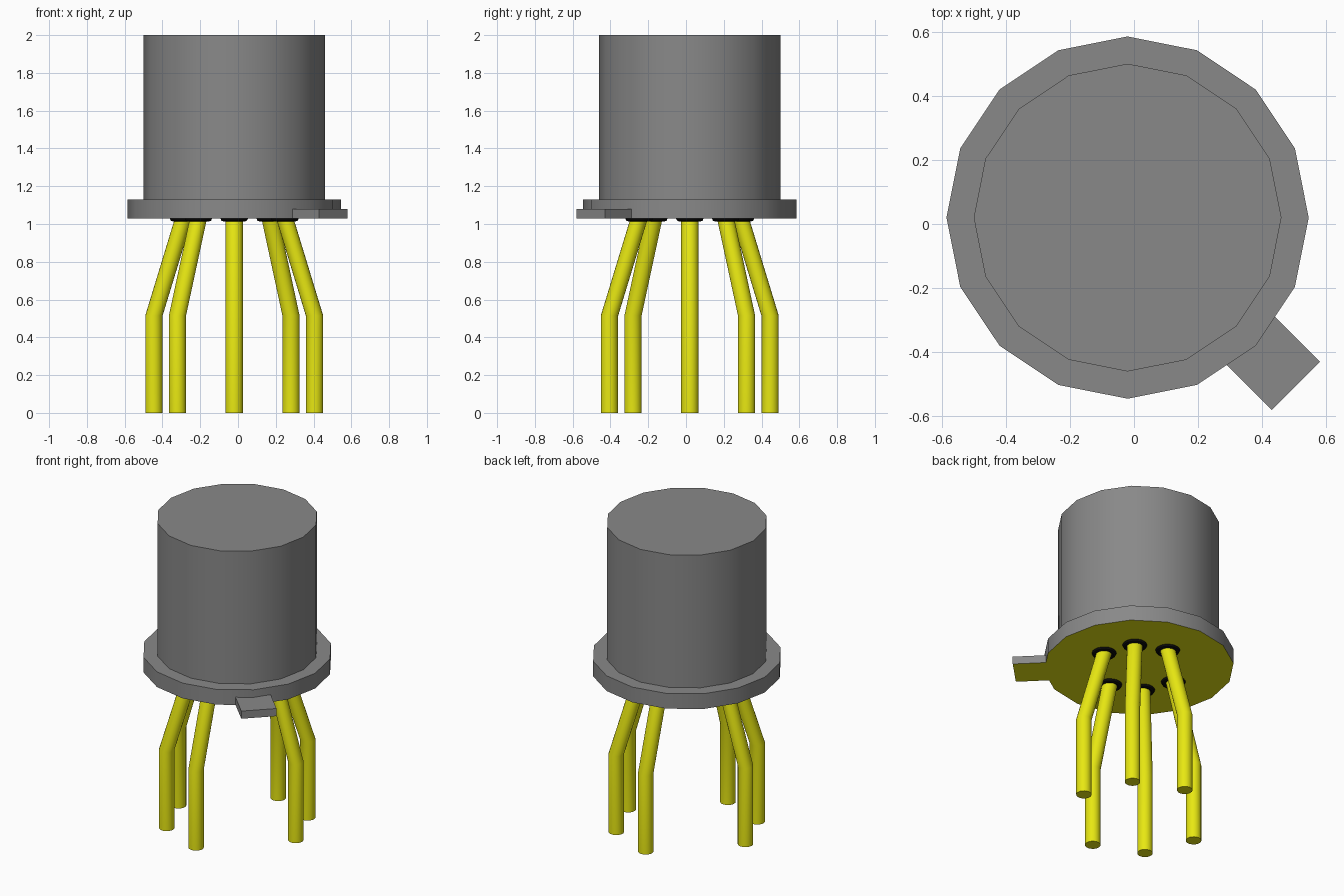
import bpy, bmesh, math
from mathutils import Matrix, Vector

cube = bpy.data.objects.get("Cube")
if cube:
    bpy.data.objects.remove(cube, do_unlink=True)

CX, CY = -0.02, 0.02      # axis of the round body
BASE = 1.03               # underside of the flange


def material(name, rgb):
    m = bpy.data.materials.new(name)
    m.use_nodes = True
    m.diffuse_color = (*rgb, 1)
    m.node_tree.nodes["Principled BSDF"].inputs["Base Color"].default_value = (*rgb, 1)
    return m


GREY = material("grey metal", (0.25, 0.25, 0.25))
YELLOW = material("yellow metal", (0.8, 0.8, 0.006))
BLACK = material("black glass", (0.003, 0.003, 0.003))


def stack(bm, rings, sides):
    """Skin circles given as (radius, x, z) and cap both ends."""
    loops = [[bm.verts.new((x + r * math.cos(2 * math.pi * i / sides),
                            r * math.sin(2 * math.pi * i / sides), z))
              for i in range(sides)] for r, x, z in rings]
    for a, b in zip(loops, loops[1:]):
        for i in range(sides):
            j = (i + 1) % sides
            bm.faces.new((a[i], a[j], b[j], b[i]))
    bm.faces.new(loops[0][::-1])
    bm.faces.new(loops[-1])


def finish(name, bm, mats, turn=0.0):
    """Make an object on the body axis; a second material goes on the underside."""
    bmesh.ops.recalc_face_normals(bm, faces=bm.faces)
    if len(mats) > 1:
        for f in bm.faces:
            f.material_index = 1 if f.normal.z < -0.5 else 0
    me = bpy.data.meshes.new(name)
    bm.to_mesh(me)
    bm.free()
    for m in mats:
        me.materials.append(m)
    ob = bpy.data.objects.new(name, me)
    ob.location = (CX, CY, 0)
    ob.rotation_euler.z = turn
    bpy.context.collection.objects.link(ob)
    bpy.ops.object.select_all(action='DESELECT')
    ob.select_set(True)
    bpy.context.view_layer.objects.active = ob
    bpy.ops.object.shade_smooth_by_angle(angle=math.radians(30))
    return ob


# Can and flange
bm = bmesh.new()
stack(bm, [(0.48, 0, 1.12), (0.48, 0, 2.0)], 16)
finish("can", bm, [GREY])

bm = bmesh.new()
stack(bm, [(0.565, 0, BASE), (0.565, 0, 1.13)], 16)
finish("flange", bm, [GREY, YELLOW])

# Locating tab on the front left diagonal
bm = bmesh.new()
bmesh.ops.create_cube(bm, size=1, matrix=Matrix.Translation((0.643, 0, BASE + 0.025))
                      @ Matrix.Diagonal((0.198, 0.212, 0.05, 1)))
finish("tab", bm, [GREY, YELLOW], math.radians(-45))

# Six bent leads, each with a glass seal ring where it enters the flange
for n, deg in enumerate((0, 45, 90, 180, 225, 270), 1):
    turn = math.radians(deg)
    bm = bmesh.new()
    stack(bm, [(0.046, 0.425, 0), (0.046, 0.425, 0.515), (0.046, 0.265, 1.04)], 20)
    finish(f"lead_{n}", bm, [YELLOW], turn)

    bm = bmesh.new()
    major, minor, segs, tube = 0.056, 0.017, 20, 8
    grid = [[bm.verts.new((0.268 + (major + minor * math.cos(v)) * math.cos(u),
                           (major + minor * math.cos(v)) * math.sin(u),
                           BASE + minor * math.sin(v)))
             for v in (2 * math.pi * k / tube for k in range(tube))]
            for u in (2 * math.pi * k / segs for k in range(segs))]
    for i in range(segs):
        for j in range(tube):
            a, b, k = grid[i], grid[(i + 1) % segs], (j + 1) % tube
            bm.faces.new((a[j], b[j], b[k], a[k]))
    finish(f"seal_ring_{n}", bm, [BLACK], turn)
